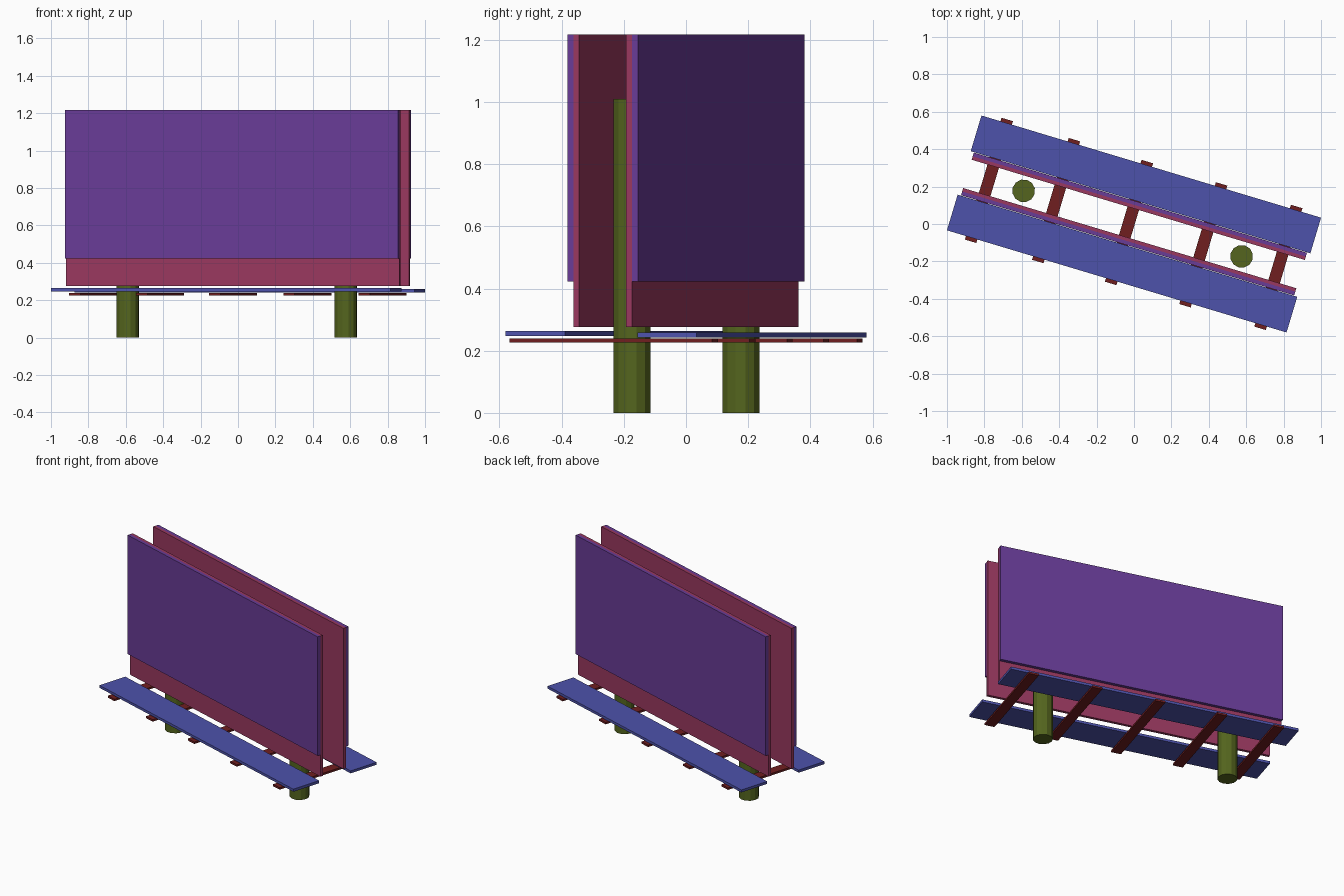
import bpy, bmesh, math
from mathutils import Matrix

if "Cube" in bpy.data.objects:
    bpy.data.objects.remove(bpy.data.objects["Cube"])

# whole billboard is turned about z
TURN = Matrix.Rotation(math.radians(-16.74), 4, 'Z')


def material(name, rgb):
    m = bpy.data.materials.new(name)
    m.diffuse_color = (*rgb, 1)
    m.use_nodes = True
    m.node_tree.nodes["Principled BSDF"].inputs["Base Color"].default_value = m.diffuse_color
    return m


PURPLE = material("poster_purple", (0.14, 0.045, 0.31))
PINK = material("backing_pink", (0.32, 0.04, 0.115))
BLUE = material("walkway_blue", (0.075, 0.085, 0.41))
RED = material("bar_red", (0.16, 0.013, 0.014))
OLIVE = material("post_olive", (0.09, 0.13, 0.013))


def finish(name, bm, mat):
    mesh = bpy.data.meshes.new(name)
    bm.to_mesh(mesh)
    bm.free()
    mesh.materials.append(mat)
    obj = bpy.data.objects.new(name, mesh)
    obj.matrix_world = TURN
    bpy.context.collection.objects.link(obj)


def box(name, x, y, z, mat):
    """Box from (min, max) ranges in the billboard's own frame."""
    bm = bmesh.new()
    ranges = (x, y, z)
    centre = [(a + b) / 2 for a, b in ranges]
    size = [abs(b - a) for a, b in ranges]
    bmesh.ops.create_cube(bm, size=1, matrix=Matrix.Translation(centre) @ Matrix.Diagonal((*size, 1)))
    finish(name, bm, mat)


def post(name, x, radius, height):
    bm = bmesh.new()
    bmesh.ops.create_cone(bm, cap_ends=True, segments=12, radius1=radius, radius2=radius,
                          depth=height, matrix=Matrix.Translation((x, 0, height / 2)))
    finish(name, bm, OLIVE)


# the two faces: backing board, poster panel and walkway
for side, s, walk_z in (("front", -1, 0.247), ("back", 1, 0.242)):
    box(side + "_backing_board", (-0.93, 0.93), (s * 0.079, s * 0.098), (0.277, 1.217), PINK)
    box(side + "_poster_panel", (-0.93, 0.93), (s * 0.098, s * 0.119), (0.422, 1.217), PURPLE)
    box(side + "_walkway", (-0.948, 0.948), (s * 0.1215, s * 0.3205), (walk_z, walk_z + 0.017), BLUE)

# cross bars carrying the walkways
for i, x in enumerate((-0.81, -0.435, -0.028, 0.387, 0.806)):
    box(f"cross_bar_{i + 1}", (x - 0.032, x + 0.032), (-0.34, 0.34), (0.226, 0.239), RED)

# support posts between the boards
post("left_post", -0.616, 0.061, 1.01)
post("right_post", 0.601, 0.061, 1.01)
